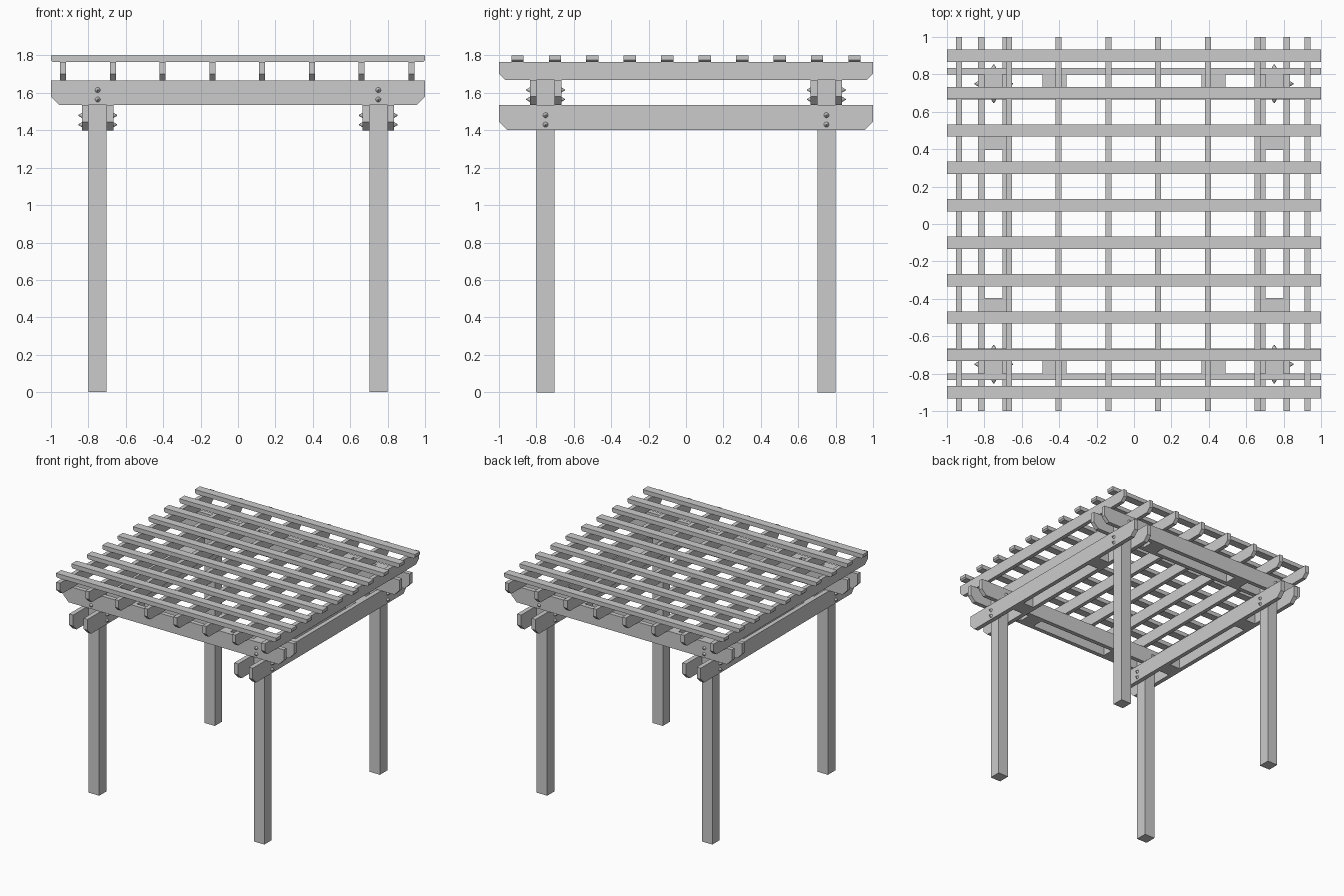
import bpy, bmesh
from math import pi
from mathutils import Matrix, Vector

if "Cube" in bpy.data.objects:
    bpy.data.objects.remove(bpy.data.objects["Cube"], do_unlink=True)

POST = 0.75          # post centre offset in x and y
POST_W = 0.096
BEAM_T = 0.036
BEAM_OFF = (POST_W + BEAM_T) / 2
LOW, MID, HIGH, SLAT, TOP = 1.40, 1.535, 1.667, 1.765, 1.80
SIDES = {-1: "right", 1: "left"}
ENDS = {-1: "front", 1: "back"}


def finish(name, bm):
    bmesh.ops.recalc_face_normals(bm, faces=bm.faces)
    mesh = bpy.data.meshes.new(name)
    bm.to_mesh(mesh)
    bm.free()
    obj = bpy.data.objects.new(name, mesh)
    bpy.context.collection.objects.link(obj)
    return obj


def box(name, lo, hi):
    lo, hi = Vector(lo), Vector(hi)
    bm = bmesh.new()
    bmesh.ops.create_cube(bm, size=1)
    bmesh.ops.scale(bm, vec=hi - lo, verts=bm.verts)
    bmesh.ops.translate(bm, vec=(lo + hi) / 2, verts=bm.verts)
    return finish(name, bm)


def timber(name, axis, offset, width, bottom, top, cut):
    """Full-length board along x or y with its lower end corners cut off."""
    profile = [(-1, top), (1, top), (1, bottom + cut), (1 - cut, bottom),
               (cut - 1, bottom), (-1, bottom + cut)]
    side = offset - width / 2
    bm = bmesh.new()
    verts = [bm.verts.new((a, side, z) if axis == "x" else (side, a, z))
             for a, z in profile]
    face = bm.faces.new(verts)
    out = bmesh.ops.extrude_face_region(bm, geom=[face])
    moved = [v for v in out["geom"] if isinstance(v, bmesh.types.BMVert)]
    shift = (0, width, 0) if axis == "x" else (width, 0, 0)
    bmesh.ops.translate(bm, vec=shift, verts=moved)
    return finish(name, bm)


def bolt(name, axis, centre):
    """Through-bolt with a pointed cap on the outside of each beam."""
    reach = POST_W / 2 + BEAM_T
    cap = 0.02
    bm = bmesh.new()
    for s in (-1, 1):
        place = (Matrix.Translation((0, 0, s * (reach + cap / 2)))
                 @ Matrix.Rotation(0 if s > 0 else pi, 4, "X"))
        bmesh.ops.create_cone(bm, cap_ends=True, segments=16, radius1=0.014,
                              radius2=0.002, depth=cap, matrix=place)
    turn = Matrix.Rotation(pi / 2, 4, "Y" if axis == "x" else "X")
    bm.transform(Matrix.Translation(centre) @ turn)
    return finish(name, bm)


# Posts and their bolts
for sx, side in SIDES.items():
    for sy, end in ENDS.items():
        x, y, h = sx * POST, sy * POST, POST_W / 2
        box(f"{end}_{side}_post", (x - h, y - h, 0), (x + h, y + h, HIGH))
        for label, dz in (("lower", 0.03), ("upper", 0.08)):
            bolt(f"{end}_{side}_{label}_side_bolt", "x", (x, y, LOW + dz))
            bolt(f"{end}_{side}_{label}_cross_bolt", "y", (x, y, MID + dz))

# Paired beams clamping the posts
for s in (-1, 1):
    for label, d in (("inner", -1), ("outer", 1)):
        off = s * (POST + d * BEAM_OFF)
        timber(f"{SIDES[s]}_{label}_lower_beam", "y", off, BEAM_T, LOW, MID, 0.045)
        timber(f"{ENDS[s]}_{label}_upper_beam", "x", off, BEAM_T, MID, HIGH, 0.045)

# Spacer blocks between the paired beams
for s in (-1, 1):
    for t in (-1, 1):
        a, b = s * POST - POST_W / 2, s * POST + POST_W / 2
        c, d = t * 0.425 - 0.065, t * 0.425 + 0.065
        e, f = t * 0.46 - 0.065, t * 0.46 + 0.065
        box(f"{ENDS[s]}_{SIDES[t]}_upper_spacer", (c, a, MID), (d, b, HIGH))
        box(f"{SIDES[s]}_{ENDS[t]}_lower_spacer", (a, e, LOW), (b, f, MID))

# Rafters
for i in range(8):
    timber(f"rafter_{i + 1}", "y", -0.935 + 0.266 * i, 0.033, HIGH, SLAT, 0.035)

# Roof slats
for i in range(10):
    timber(f"roof_slat_{i + 1}", "x", -0.9 + 0.2 * i, 0.066, SLAT, TOP, 0.011)
